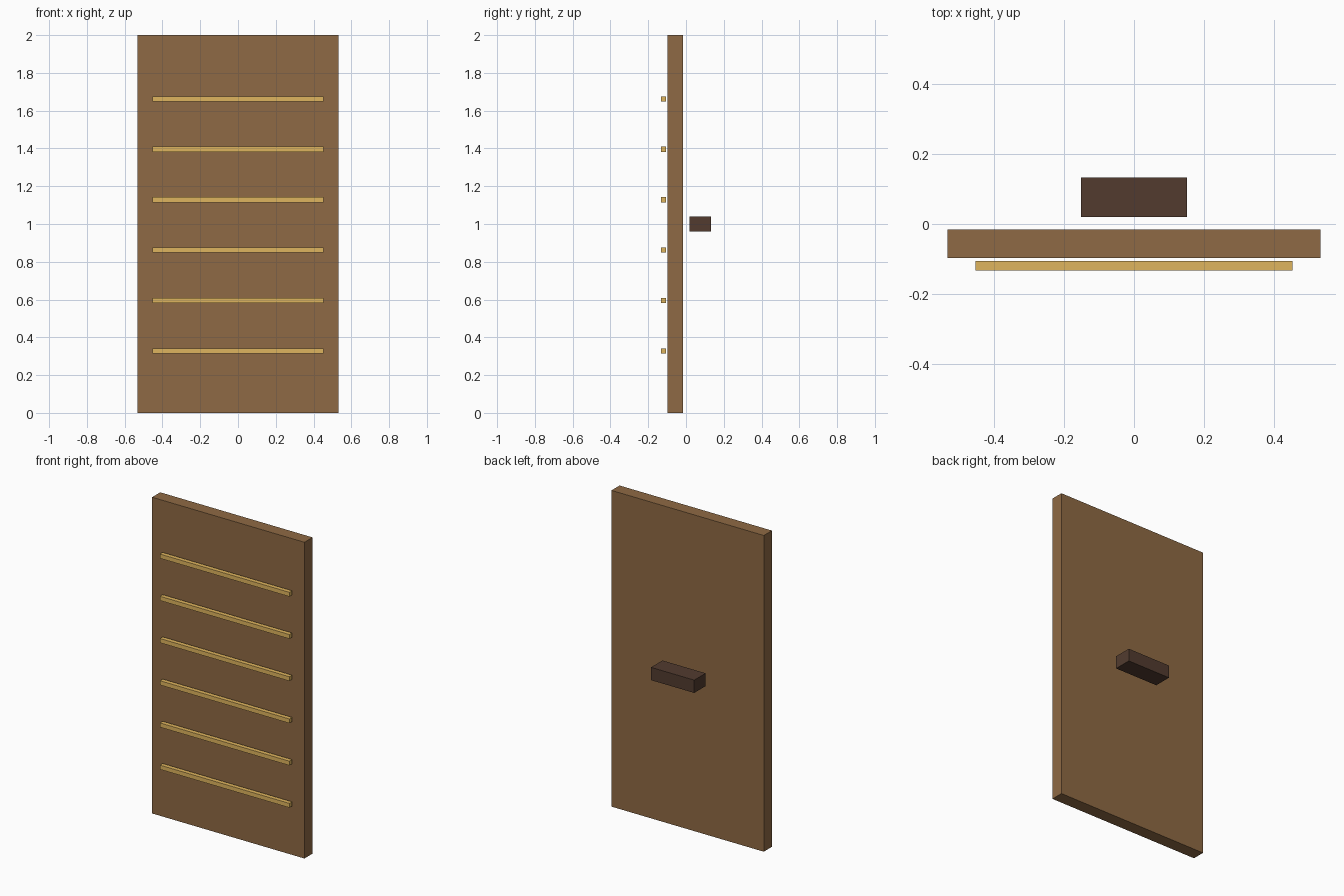
import bpy

if "Cube" in bpy.data.objects:
    bpy.data.objects.remove(bpy.data.objects["Cube"])


def material(name, color):
    m = bpy.data.materials.new(name)
    m.diffuse_color = color
    m.use_nodes = True
    m.node_tree.nodes["Principled BSDF"].inputs["Base Color"].default_value = m.diffuse_color
    return m


def box(name, lo, hi, mat):
    """Axis-aligned box between two corners."""
    bpy.ops.mesh.primitive_cube_add(size=1, location=[(a + b) / 2 for a, b in zip(lo, hi)])
    ob = bpy.context.object
    ob.name = name
    ob.scale = [b - a for a, b in zip(lo, hi)]
    bpy.ops.object.transform_apply(location=False, rotation=False, scale=True)
    ob.data.materials.append(mat)
    return ob


wood = material("wood", (0.275, 0.144, 0.058, 1))
light_wood = material("light_wood", (0.74, 0.46, 0.112, 1))
dark_wood = material("dark_wood", (0.084, 0.044, 0.028, 1))

# Main upright board
box("panel", (-0.533, -0.097, 0), (0.533, -0.016, 2), wood)

# Six evenly spaced slats floating just ahead of the front face
for i in range(6):
    z = 0.995 + (i - 2.5) * 0.267
    box(f"slat_{i + 1}", (-0.453, -0.1335, z - 0.0135), (0.453, -0.106, z + 0.0135), light_wood)

# Grip block behind the board
box("handle", (-0.151, 0.0195, 0.959), (0.151, 0.1335, 1.04), dark_wood)
